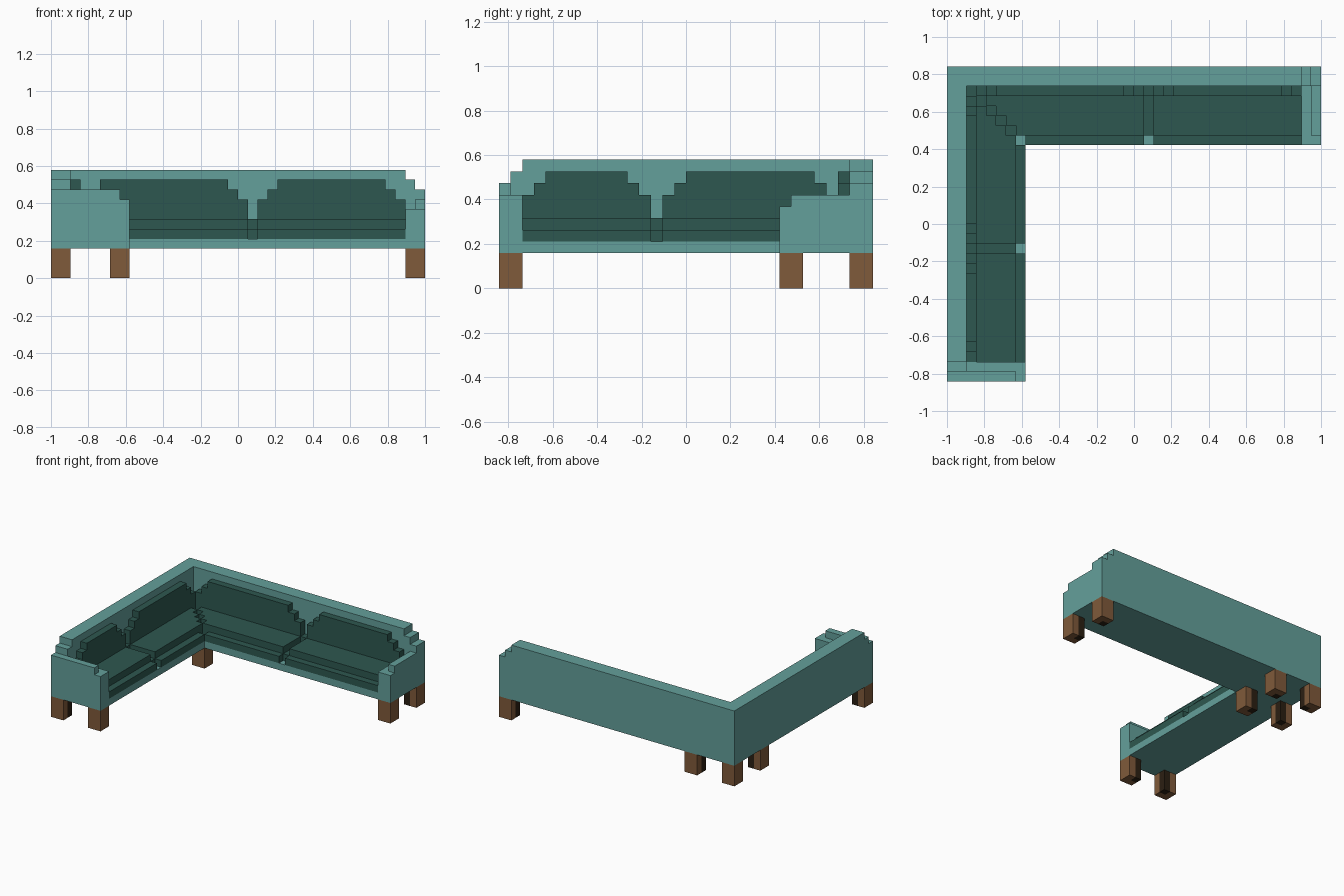
import bpy, bmesh
from mathutils import Vector

if "Cube" in bpy.data.objects:
    bpy.data.objects.remove(bpy.data.objects["Cube"])

V = 2 / 38                      # size of one block
cells = {}                      # block position -> part name


def fill(part, x0, x1, y0, y1, z0, z1):
    for x in range(x0, x1):
        for y in range(y0, y1):
            for z in range(z0, z1):
                cells[x, y, z] = part


def clear(x0, x1, y0, y1, z0, z1):
    for x in range(x0, x1):
        for y in range(y0, y1):
            for z in range(z0, z1):
                cells.pop((x, y, z), None)


def material(name, rgb):
    m = bpy.data.materials.new(name)
    m.diffuse_color = (*rgb, 1)
    m.use_nodes = True
    m.node_tree.nodes["Principled BSDF"].inputs["Base Color"].default_value = m.diffuse_color
    return m


# L-shaped base
fill("frame", 0, 38, 24, 32, 3, 4)
fill("frame", 0, 8, 0, 32, 3, 4)

# arms: low inner ledge, raised outer strip
fill("frame", 36, 38, 24, 30, 4, 7)
fill("frame", 37, 38, 25, 30, 7, 8)
fill("frame", 0, 8, 0, 2, 4, 8)
fill("frame", 0, 7, 0, 1, 8, 9)

# back walls, stepped down at the open ends
for i, top in ((0, 9), (1, 10)):
    fill("frame", 37 - i, 38 - i, 30, 32, 4, top)
    fill("frame", 0, 2, i, i + 1, 4, top)
fill("frame", 0, 36, 30, 32, 4, 11)
fill("frame", 0, 2, 2, 32, 4, 11)

# seat cushions with a lower front lip
fill("seat_cushions", 2, 36, 25, 30, 4, 6)
fill("seat_cushions", 8, 36, 24, 25, 4, 5)
fill("seat_cushions", 2, 7, 2, 30, 4, 6)
fill("seat_cushions", 7, 8, 2, 24, 4, 5)

# grooves between seat cushions, including the diagonal corner seam
clear(20, 21, 25, 29, 5, 6)
clear(20, 21, 24, 25, 4, 6)
clear(3, 7, 13, 14, 5, 6)
clear(7, 8, 13, 14, 4, 6)
for i in range(4):
    clear(3 + i, 4 + i, 28 - i, 29 - i, 5, 6)

# back cushions with stepped shoulders
for z0, z1, inset in ((6, 8, 0), (8, 9, 1), (9, 10, 2)):
    for a, b in ((3, 20), (21, 36)):
        fill("back_cushions", a + inset, b - inset, 29, 30, z0, z1)
    for a, b in ((2, 13), (14, 29)):
        fill("back_cushions", 2, 3, a + inset, b - inset, z0, z1)

# legs: two by two blocks with a dark block at the inner corner
for x, y, cx, cy in ((0, 0, 1, 1), (6, 0, 0, 1), (0, 24, 1, 1), (6, 24, 0, 1),
                     (0, 30, 1, 0), (6, 30, 0, 0), (36, 24, 0, 1), (36, 30, 0, 0)):
    fill("legs", x, x + 2, y, y + 2, 0, 3)
    fill("leg_inner_corners", x + cx, x + cx + 1, y + cy, y + cy + 1, 0, 3)

teal = material("teal fabric", (0.127, 0.350, 0.328))
green = material("dark green cushion", (0.027, 0.097, 0.080))
brown = material("brown wood", (0.216, 0.103, 0.043))
dark = material("dark wood", (0.024, 0.014, 0.006))
parts = {"frame": teal, "seat_cushions": green, "back_cushions": green,
         "legs": brown, "leg_inner_corners": dark}


def build(part, mat):
    """Skin the exposed block sides of one part and merge flat areas."""
    bm = bmesh.new()
    verts = {}
    for cell, owner in cells.items():
        if owner != part:
            continue
        for axis in range(3):
            u, w = (axis + 1) % 3, (axis + 2) % 3
            for side in (0, 1):
                n = list(cell)
                n[axis] += 1 if side else -1
                if tuple(n) in cells:
                    continue
                loop = []
                for du, dw in ((0, 0), (1, 0), (1, 1), (0, 1)):
                    p = list(cell)
                    p[axis] += side
                    p[u] += du
                    p[w] += dw
                    p = tuple(p)
                    if p not in verts:
                        verts[p] = bm.verts.new(
                            Vector((p[0] - 19, p[1] - 16, p[2])) * V)
                    loop.append(verts[p])
                bm.faces.new(loop if side else loop[::-1])
    bmesh.ops.dissolve_limit(bm, angle_limit=0.02, verts=bm.verts[:],
                             edges=bm.edges[:])
    me = bpy.data.meshes.new(part)
    bm.to_mesh(me)
    bm.free()
    me.materials.append(mat)
    bpy.context.collection.objects.link(bpy.data.objects.new(part, me))


for part, mat in parts.items():
    build(part, mat)
